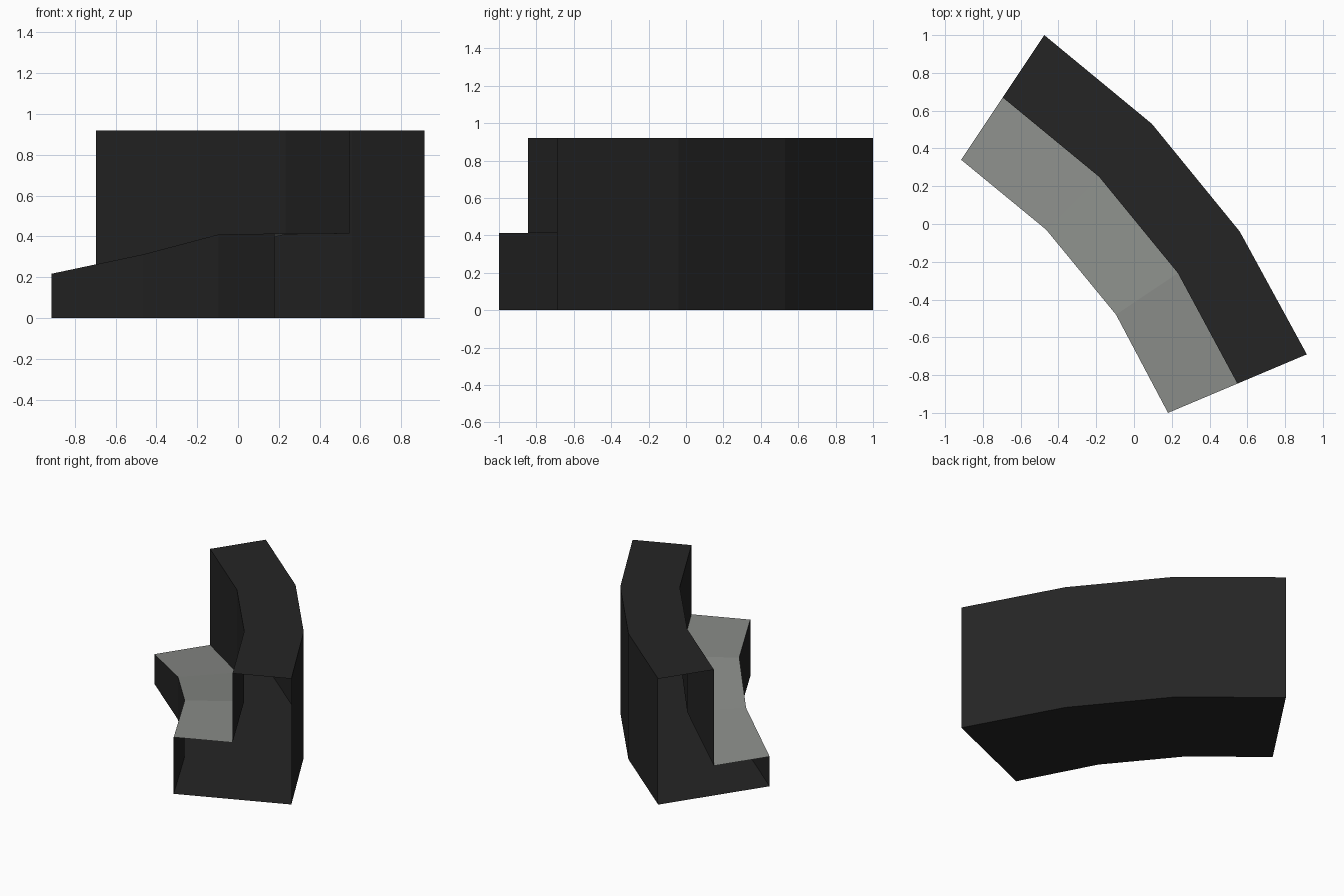
import bpy

if "Cube" in bpy.data.objects:
    bpy.data.objects.remove(bpy.data.objects["Cube"])

# Plan stations along the curve: outer, middle (step) and inner lines
outer = [(-0.475, 1.0), (0.095, 0.53), (0.56, -0.04), (0.915, -0.69)]
inner = [(-0.915, 0.34), (-0.465, -0.03), (-0.095, -0.48), (0.18, -1.0)]
middle = [((a[0] + b[0]) / 2, (a[1] + b[1]) / 2) for a, b in zip(outer, inner)]

TOP = [0.92] * 4                      # back wall height
LEDGE = [0.217, 0.312, 0.41, 0.414]   # ledge rises along the curve
GROUND = [0.0] * 4


def material(name, rgb):
    m = bpy.data.materials.new(name)
    m.diffuse_color = (*rgb, 1)
    m.use_nodes = True
    m.node_tree.nodes["Principled BSDF"].inputs["Base Color"].default_value = m.diffuse_color
    return m


dark = material("charcoal", (0.018, 0.018, 0.018))
grey = material("ledge grey", (0.25, 0.26, 0.245))


def rail(line, heights):
    return [(x, y, z) for (x, y), z in zip(line, heights)]


def sweep(name, rails, mat):
    """Skin consecutive rails with flat quads; the two ends stay open."""
    n = len(rails[0])
    verts = [p for r in rails for p in r]
    faces = [(j * n + i, j * n + i + 1, (j + 1) * n + i + 1, (j + 1) * n + i)
             for j in range(len(rails) - 1) for i in range(n - 1)]
    me = bpy.data.meshes.new(name)
    me.from_pydata(verts, [], faces)
    me.materials.append(mat)
    ob = bpy.data.objects.new(name, me)
    bpy.context.collection.objects.link(ob)
    return ob


# Dark shell: ledge front, floor, outer wall, wall top, step riser
sweep("curved_shell", [rail(inner, LEDGE), rail(inner, GROUND),
                       rail(outer, GROUND), rail(outer, TOP),
                       rail(middle, TOP), rail(middle, LEDGE)], dark)

# Grey ledge surface
sweep("ledge_top", [rail(middle, LEDGE), rail(inner, LEDGE)], grey)

# Make the faces point outward
for ob in bpy.data.objects:
    if ob.name == "ledge_top":
        flip = ob.data.polygons[0].normal.z < 0
    else:
        flip = ob.data.polygons[3].normal.z > 0   # floor must face down
    if flip:
        ob.data.flip_normals()
